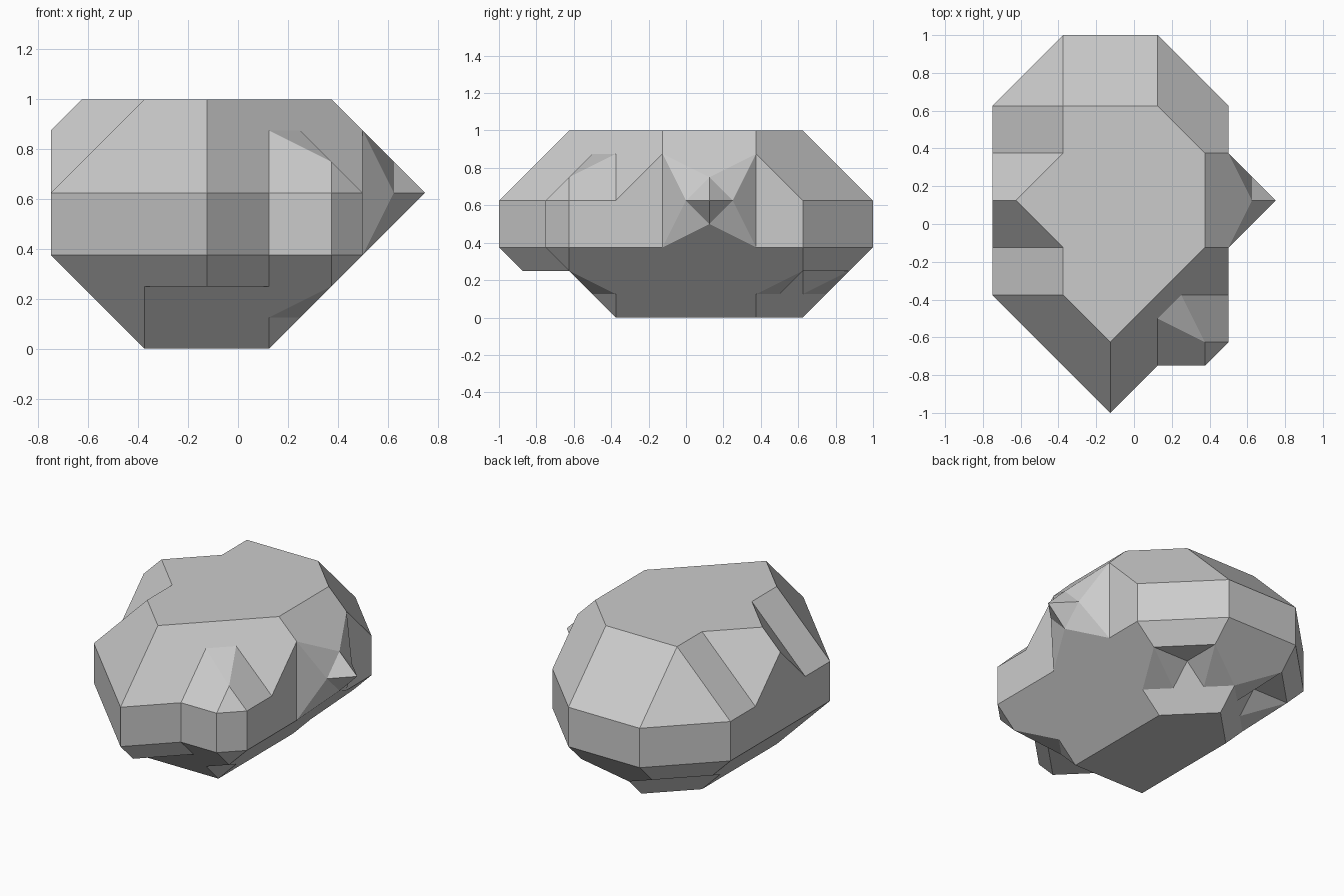
import bpy, bmesh
from itertools import product
from mathutils import Vector

if "Cube" in bpy.data.objects:
    bpy.data.objects.remove(bpy.data.objects["Cube"])

STEP = 0.25
ORIGIN = Vector((-0.625, -0.875, 0.125))   # centre of the first block


def fill(layer, spans):
    """Blocks of one layer, given as {column: (first row, last row)}."""
    return {(i, j, layer) for i, (a, b) in spans.items() for j in range(a, b + 1)}


# Rock body: narrow base, two wide middle layers, smaller cap
middle = {0: (2, 6), 1: (1, 7), 2: (0, 7), 3: (1, 7), 4: (2, 6)}
blocks = fill(0, {1: (2, 5), 2: (2, 6), 3: (2, 5)})
blocks |= fill(1, middle) | fill(2, middle)
blocks |= fill(3, {1: (2, 6), 2: (1, 6), 3: (2, 6), 4: (3, 5)})

# Knobs: front right corner, right spike, left shoulder
blocks |= {(4, 1, 1), (4, 1, 2), (5, 4, 2), (0, 4, 3)}


def cell_surface(cell):
    """Bevelled skin pieces in the cell between eight neighbouring block centres."""
    corners = [tuple(c + d for c, d in zip(cell, o)) for o in product((0, 1), repeat=3)]
    inside = [c for c in corners if c in blocks]
    if len(inside) in (0, 8):
        return []
    points = {Vector(c).freeze() for c in inside}
    for a in inside:
        for b in corners:
            if b not in blocks and sum(abs(p - q) for p, q in zip(a, b)) == 1:
                points.add(((Vector(a) + Vector(b)) / 2).freeze())
    hull = bmesh.new()
    for p in sorted(points, key=tuple):
        hull.verts.new(p)
    bmesh.ops.convex_hull(hull, input=hull.verts[:])
    skin = []
    for f in hull.faces:
        pts = [v.co.copy() for v in f.verts]
        on_wall = any(all(abs(p[k] - cell[k] - s) < 1e-4 for p in pts)
                      for k in range(3) for s in (0, 1))
        if not on_wall:
            skin.append(pts)
    hull.free()
    return skin


# Join the skin pieces and merge flat areas into large facets
bm = bmesh.new()
for cell in product(range(-1, 6), range(-1, 8), range(-1, 4)):
    for pts in cell_surface(cell):
        bm.faces.new([bm.verts.new(ORIGIN + p * STEP) for p in pts])
bmesh.ops.remove_doubles(bm, verts=bm.verts[:], dist=0.001)
bmesh.ops.recalc_face_normals(bm, faces=bm.faces[:])
bmesh.ops.dissolve_limit(bm, angle_limit=0.02, verts=bm.verts[:], edges=bm.edges[:])

mesh = bpy.data.meshes.new("rock")
bm.to_mesh(mesh)
bm.free()
bpy.context.collection.objects.link(bpy.data.objects.new("rock", mesh))
